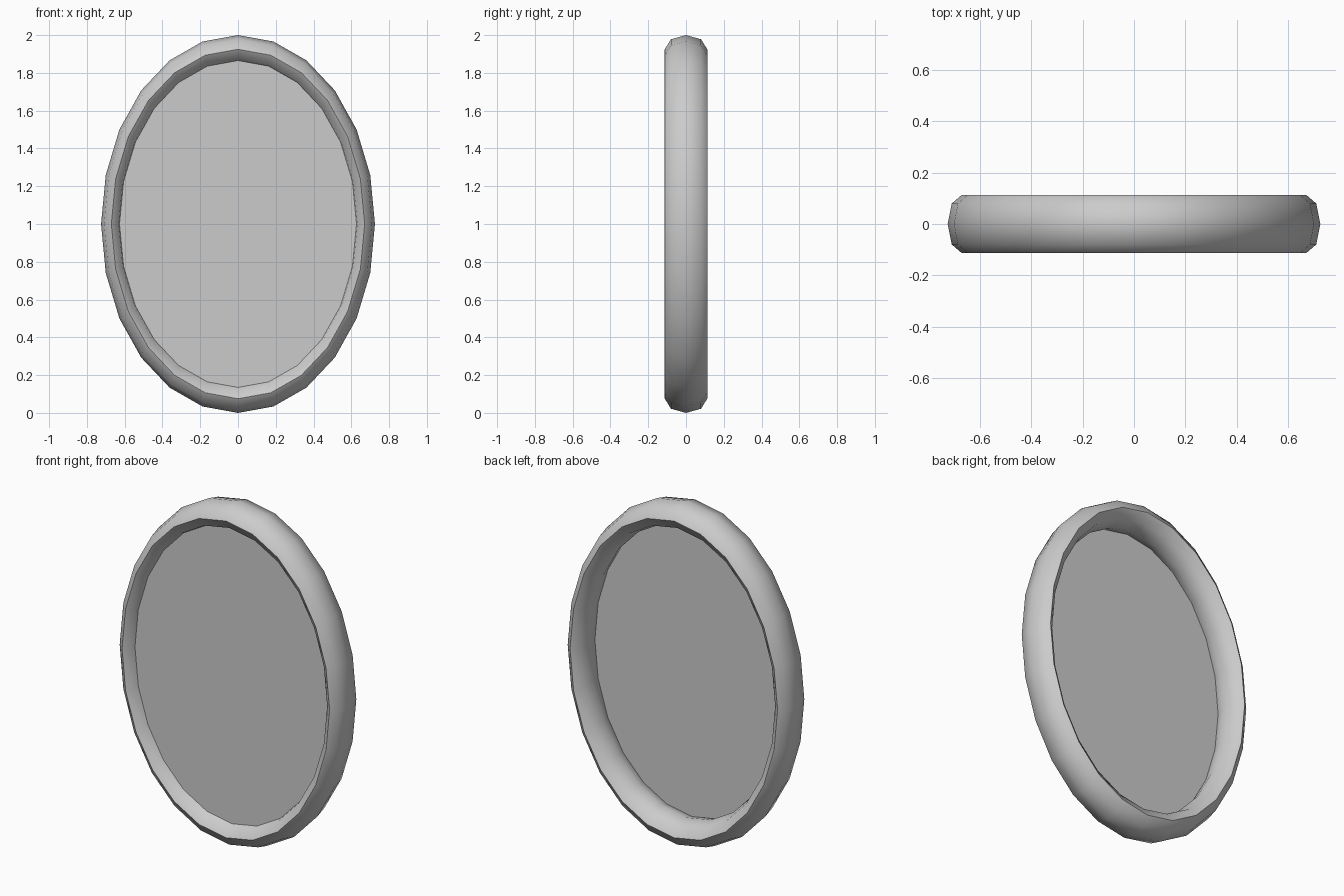
import bpy, bmesh
from math import cos, sin, tau, radians

cube = bpy.data.objects.get("Cube")
if cube:
    bpy.data.objects.remove(cube)

SEGMENTS, SIDES = 24, 8      # around the oval, around the rim section
WIDTH = 0.725                # oval width relative to height
MAJOR, MINOR, DEPTH = 0.925, 0.075, 0.1125


def make_material(name, colour):
    mat = bpy.data.materials.new(name)
    mat.use_nodes = True
    mat.diffuse_color = colour
    mat.node_tree.nodes["Principled BSDF"].inputs["Base Color"].default_value = colour
    return mat


def oval(bm, radius, y):
    """Ring of vertices on an upright oval."""
    angles = [tau * i / SEGMENTS for i in range(SEGMENTS)]
    return [bm.verts.new((WIDTH * radius * sin(a), y, 1 + radius * cos(a))) for a in angles]


def finish(bm, name, mat):
    bmesh.ops.recalc_face_normals(bm, faces=bm.faces)
    mesh = bpy.data.meshes.new(name)
    bm.to_mesh(mesh)
    bm.free()
    mesh.materials.append(mat)
    obj = bpy.data.objects.new(name, mesh)
    bpy.context.collection.objects.link(obj)
    return obj


grey = make_material("light grey", (0.6, 0.6, 0.6, 1))

# Rounded oval frame
bm = bmesh.new()
loops = []
for j in range(SIDES):
    b = tau * j / SIDES
    loops.append(oval(bm, MAJOR + MINOR * cos(b), DEPTH * sin(b)))
for j in range(SIDES):
    here, after = loops[j], loops[(j + 1) % SIDES]
    for i in range(SEGMENTS):
        k = (i + 1) % SEGMENTS
        bm.faces.new((here[i], here[k], after[k], after[i]))
frame = finish(bm, "frame", grey)
bpy.ops.object.select_all(action="DESELECT")
frame.select_set(True)
bpy.context.view_layer.objects.active = frame
bpy.ops.object.shade_smooth_by_angle(angle=radians(60))

# Flat panel set toward the front of the frame
bm = bmesh.new()
panel_face = bm.faces.new(oval(bm, 0.87, -0.055))
panel = finish(bm, "panel", grey)
if panel.data.polygons[0].normal.y > 0:
    panel.data.flip_normals()
